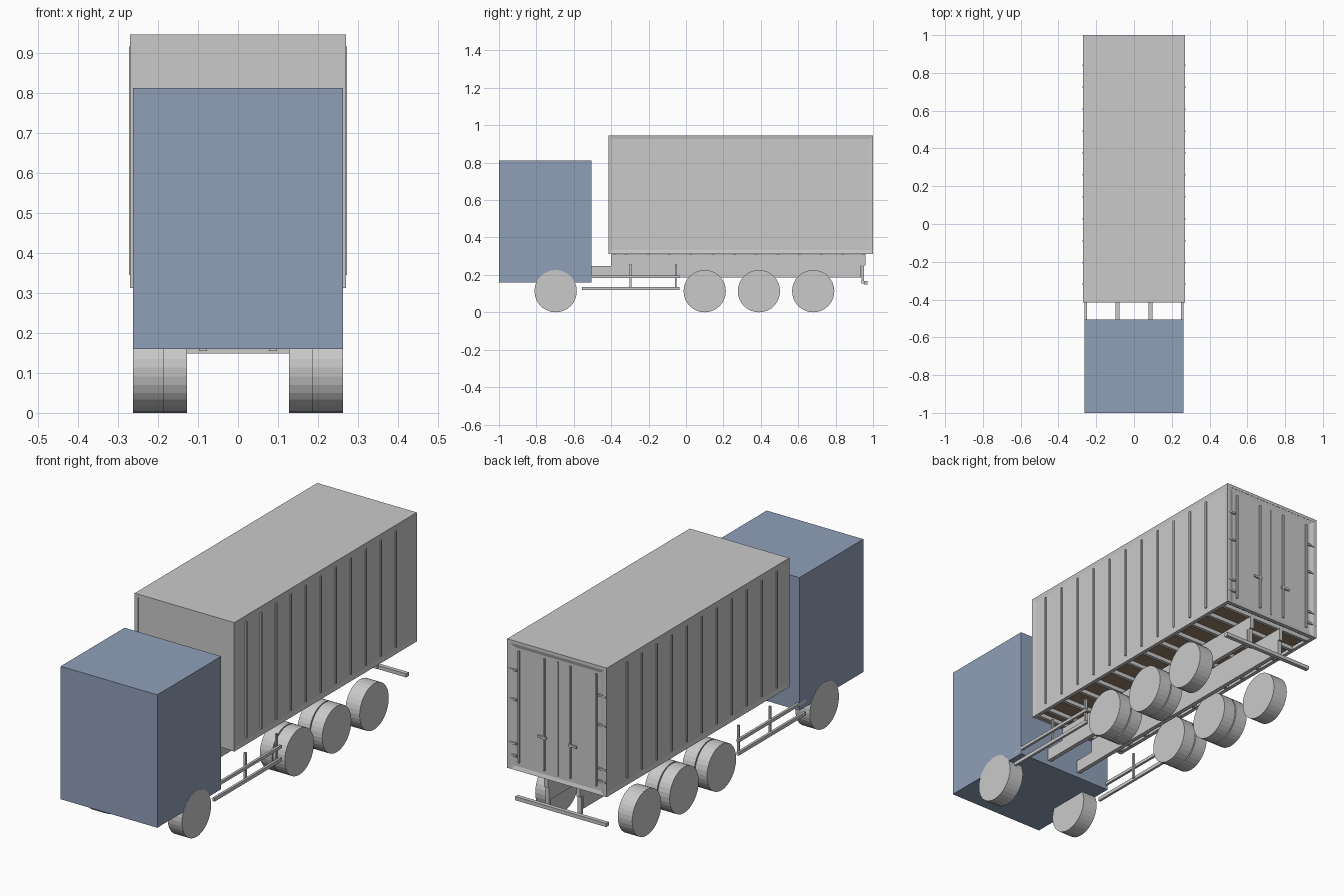
import bpy, bmesh, math

if "Cube" in bpy.data.objects:
    bpy.data.objects.remove(bpy.data.objects["Cube"])


def material(name, rgb):
    m = bpy.data.materials.new(name)
    m.diffuse_color = (*rgb, 1)
    m.use_nodes = True
    m.node_tree.nodes["Principled BSDF"].inputs["Base Color"].default_value = m.diffuse_color
    return m


GREY = material("light_grey", (0.59, 0.59, 0.59))
BLUE = material("cab_blue", (0.28, 0.35, 0.48))
WOOD = material("floor_wood", (0.32, 0.22, 0.145))


def finish(name, bm, mat):
    bmesh.ops.recalc_face_normals(bm, faces=bm.faces)
    mesh = bpy.data.meshes.new(name)
    bm.to_mesh(mesh)
    bm.free()
    mesh.materials.append(mat)
    ob = bpy.data.objects.new(name, mesh)
    bpy.context.collection.objects.link(ob)
    return ob


def add_box(bm, x, y, z):
    """Add a box given its (min, max) range on each axis."""
    verts = bmesh.ops.create_cube(bm, size=1)["verts"]
    for v in verts:
        v.co = [(r[0] + r[1]) / 2 + c * abs(r[1] - r[0])
                for c, r in zip(v.co, (x, y, z))]
    return verts


def boxes(name, ranges, mat=GREY):
    bm = bmesh.new()
    for r in ranges:
        add_box(bm, *r)
    return finish(name, bm, mat)


def recessed(name, x, y, z, direction, margin, depth):
    """A box with a sunken panel in the face that looks along direction."""
    bm = bmesh.new()
    add_box(bm, x, y, z)
    bm.normal_update()
    face = max(bm.faces, key=lambda f: sum(a * b for a, b in zip(f.normal, direction)))
    bmesh.ops.inset_individual(bm, faces=[face], thickness=margin, depth=0)
    for v in face.verts:
        for i in range(3):
            v.co[i] -= direction[i] * depth
    return finish(name, bm, GREY)


def span(s, a, b):
    """Range mirrored to side s."""
    return (min(s * a, s * b), max(s * a, s * b))


# Cab
boxes("cab", [((-0.262, 0.262), (-1.0, -0.505), (0.16, 0.812))], BLUE)

# Cargo box shell
BOTTOM, TOP, FRONT, BACK = 0.312, 0.945, -0.415, 1.0
boxes("roof", [((-0.252, 0.252), (FRONT, BACK), (0.93, TOP))])
boxes("front_wall", [((-0.252, 0.252), (FRONT + 0.003, FRONT + 0.018), (BOTTOM, 0.93))])
recessed("rear_doors", (-0.252, 0.252), (0.98, 0.999), (BOTTOM, 0.93),
         (0, 1, 0), 0.026, 0.006)
boxes("cargo_floor", [((-0.252, 0.252), (FRONT + 0.018, 0.98), (0.328, 0.338))], WOOD)

RIB_Y = [-0.32 + 0.116 * i for i in range(11)]
for s, side in ((-1, "left"), (1, "right")):
    recessed(side + "_wall", span(s, 0.252, 0.27), (FRONT, BACK), (BOTTOM, TOP),
             (s, 0, 0), 0.028, 0.004)
    # Upright ribs on the side panel
    boxes(side + "_wall_ribs",
          [(span(s, 0.264, 0.272), (y - 0.004, y + 0.004), (0.345, 0.915)) for y in RIB_Y])
    # Door hinges wrapping the rear corner
    boxes(side + "_door_hinges",
          [(span(s, 0.222, 0.262), (0.993, 1.001), (z - 0.005, z + 0.005))
           for z in (0.38, 0.44, 0.655, 0.8)])
    # Locking rods and handles on the doors
    boxes(side + "_door_rods",
          [(span(s, x - 0.004, x + 0.004), (0.99, 1.001), (0.35, 0.9)) for x in (0.07, 0.21)])
    boxes(side + "_door_handle", [(span(s, 0.06, 0.105), (0.993, 1.001), (0.505, 0.516))])
boxes("door_seam", [((-0.003, 0.003), (0.99, 0.997), (0.34, 0.902))])

# Floor cross beams
boxes("cross_beams",
      [((-0.252, 0.252), (y - 0.008, y + 0.008), (0.308, 0.328))
       for y in [FRONT + 0.03] + RIB_Y + [0.95]])

for s, side in ((-1, "left"), (1, "right")):
    # Chassis rails, tall under the box and low behind the cab
    boxes(side + "_chassis_rail",
          [(span(s, 0.077, 0.098), (-0.4, 0.935), (0.185, 0.31)),
           (span(s, 0.077, 0.098), (-0.95, -0.4), (0.185, 0.247))])
    # Side guard bars and posts
    boxes(side + "_side_guard",
          [(span(s, 0.25, 0.262), (-0.555, -0.035), (0.118, 0.135)),
           (span(s, 0.25, 0.262), (-0.555, -0.035), (0.182, 0.197))] +
          [(span(s, 0.242, 0.252), (y - 0.005, y + 0.005), (0.125, 0.257))
           for y in (-0.297, -0.055)])
    # Bumper hanger
    boxes(side + "_bumper_post",
          [(span(s, 0.077, 0.098), (0.935, 0.96), (0.25, 0.312)),
           (span(s, 0.077, 0.098), (0.937, 0.951), (0.155, 0.25))])
boxes("rear_bumper", [((-0.247, 0.247), (0.951, 0.971), (0.148, 0.166))])


def wheel(name, side, y, tyres):
    bm = bmesh.new()
    for a, b in tyres:
        verts = bmesh.ops.create_cone(bm, cap_ends=True, segments=32, radius1=0.113,
                                      radius2=0.113, depth=b - a)["verts"]
        for v in verts:
            px, py, pz = v.co
            v.co = (side * (a + b) / 2 + pz, y + py, 0.113 + px)
    finish(name, bm, GREY)


# Wheels: single on the first and last axles, double on the middle two
SINGLE = [(0.185, 0.263)]
DOUBLE = [(0.128, 0.193), (0.198, 0.263)]
for s, side in ((-1, "left"), (1, "right")):
    for axle, y, tyres in (("front", -0.697, SINGLE), ("second", 0.1, DOUBLE),
                           ("third", 0.39, DOUBLE), ("rear", 0.68, SINGLE)):
        wheel(f"{side}_{axle}_wheel", s, y, tyres)
